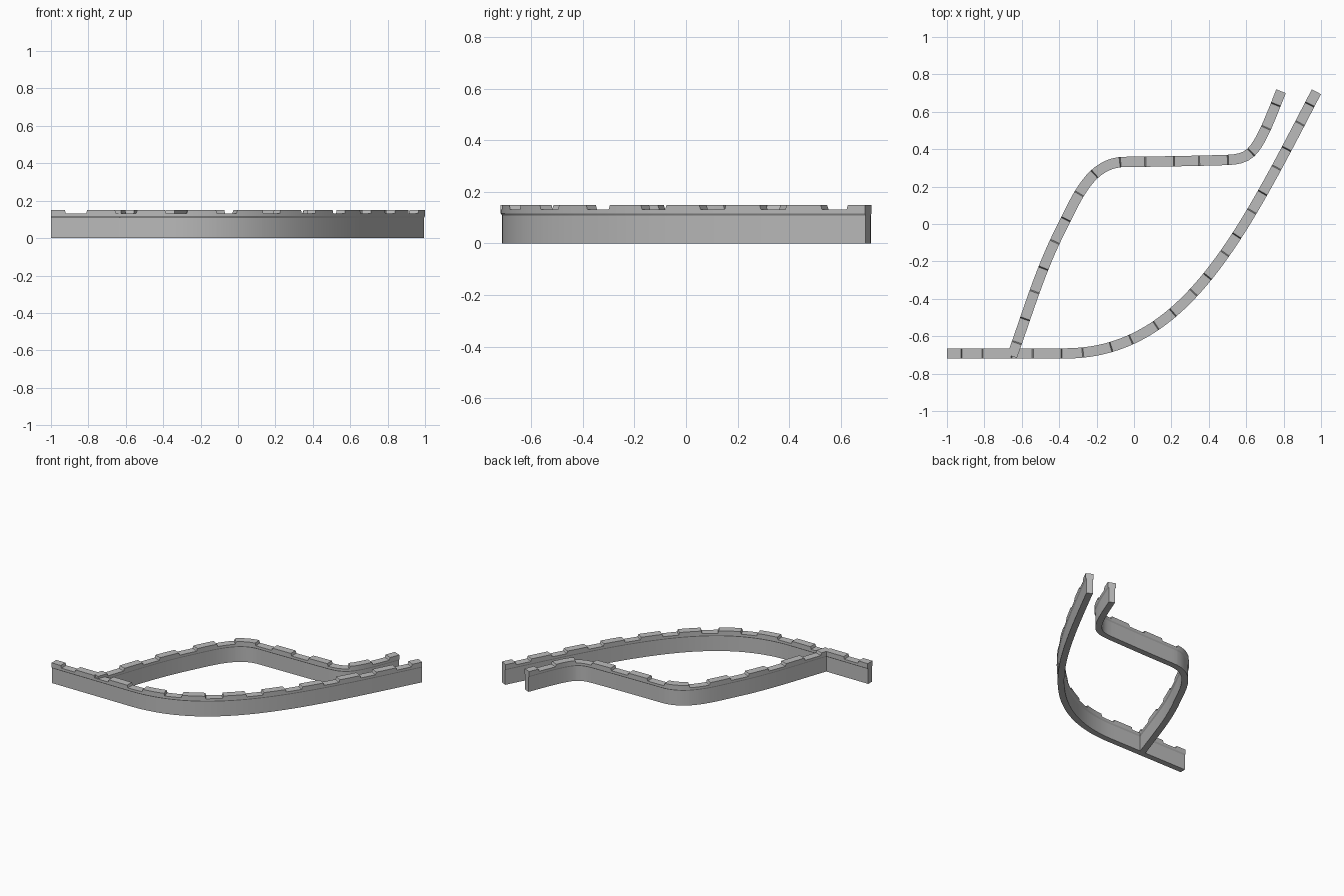
import bpy, bmesh
from mathutils import Vector
from mathutils.geometry import interpolate_bezier

cube = bpy.data.objects.get("Cube")
if cube:
    bpy.data.objects.remove(cube, do_unlink=True)

stone = bpy.data.materials.new("grey stone")
stone.use_nodes = True
grey = (0.5, 0.5, 0.5, 1)
stone.diffuse_color = grey
stone.node_tree.nodes["Principled BSDF"].inputs["Base Color"].default_value = grey

BASE, TOP = 0.0215, 0.0275      # half widths below and above the ledge
HIGH, LOW = 0.15, 0.132         # merlon top and gap floor
TILE, HALF_MERLON, SLOPE = 0.272, 0.074, 0.006


def trace(knots):
    """Knots are (position, direction, handle in, handle out)."""
    pts = []
    for (p, d, _, out), (q, e, into, _) in zip(knots, knots[1:]):
        p, q = Vector((*p, 0)), Vector((*q, 0))
        d, e = Vector((*d, 0)).normalized(), Vector((*e, 0)).normalized()
        seg = interpolate_bezier(p, p + d * out, q - e * into, q, 100)
        pts += seg[1:] if pts else seg
    return pts


def sampler(pts):
    """Return the path length and a lookup from distance to point and side."""
    dist = [0.0]
    for a, b in zip(pts, pts[1:]):
        dist.append(dist[-1] + (b - a).length)

    def at(s):
        i = 0
        while i < len(pts) - 2 and dist[i + 1] < s:
            i += 1
        run = pts[i + 1] - pts[i]
        t = run.normalized()
        return pts[i] + t * (s - dist[i]), Vector((-t.y, t.x, 0))
    return dist[-1], at


def wall(name, knots):
    length, at = sampler(trace(knots))
    count = round(length / TILE)
    tile = length / count
    gap = tile - 2 * HALF_MERLON

    # Heights along one tile: half merlon, gap, half merlon
    steps = [(HALF_MERLON * k / 3, HIGH) for k in range(4)]
    floor = gap - 2 * SLOPE
    steps += [(HALF_MERLON + SLOPE + floor * k / 4, LOW) for k in range(5)]
    steps += [(tile - HALF_MERLON * k / 3, HIGH) for k in (3, 2, 1)]
    stations = [(n * tile + s, h) for n in range(count) for s, h in steps]
    stations.append((length, HIGH))

    # Sweep the ledged cross-section along the path
    bm = bmesh.new()
    rings = []
    for s, h in stations:
        centre, side = at(s)
        right = [(BASE, 0), (BASE, 0.108), (TOP, 0.117), (TOP, h)]
        profile = right + [(-w, z) for w, z in reversed(right)]
        rings.append([bm.verts.new(centre + side * w + Vector((0, 0, z)))
                      for w, z in profile])
    for a, b in zip(rings, rings[1:]):
        for i in range(len(a)):
            j = (i + 1) % len(a)
            bm.faces.new((a[i], a[j], b[j], b[i]))
    bm.faces.new(rings[0])
    bm.faces.new(rings[-1])
    bmesh.ops.recalc_face_normals(bm, faces=bm.faces[:])

    mesh = bpy.data.meshes.new(name)
    bm.to_mesh(mesh)
    bm.free()
    mesh.materials.append(stone)
    obj = bpy.data.objects.new(name, mesh)
    bpy.context.collection.objects.link(obj)
    bpy.ops.object.select_all(action='DESELECT')
    obj.select_set(True)
    bpy.context.view_layer.objects.active = obj
    bpy.ops.object.shade_smooth_by_angle(angle=0.5)


# Long sweeping outer wall
wall("outer_wall", [
    ((-1, -0.692), (1, 0), 0, 0.2),
    ((-0.37, -0.692), (1, 0), 0.2, 0.63),
    ((0.975, 0.707), (0.46, 0.888), 0.9, 0)])

# Winding inner wall branching from the outer one
wall("inner_wall", [
    ((-0.652, -0.707), (0.34, 0.94), 0, 0.24),
    ((-0.39, -0.027), (0.46, 0.89), 0.24, 0.172),
    ((-0.05, 0.332), (1, 0.01), 0.19, 0.16),
    ((0.45, 0.341), (1, 0.03), 0.16, 0.176),
    ((0.786, 0.71), (0.36, 0.93), 0.4, 0)])
